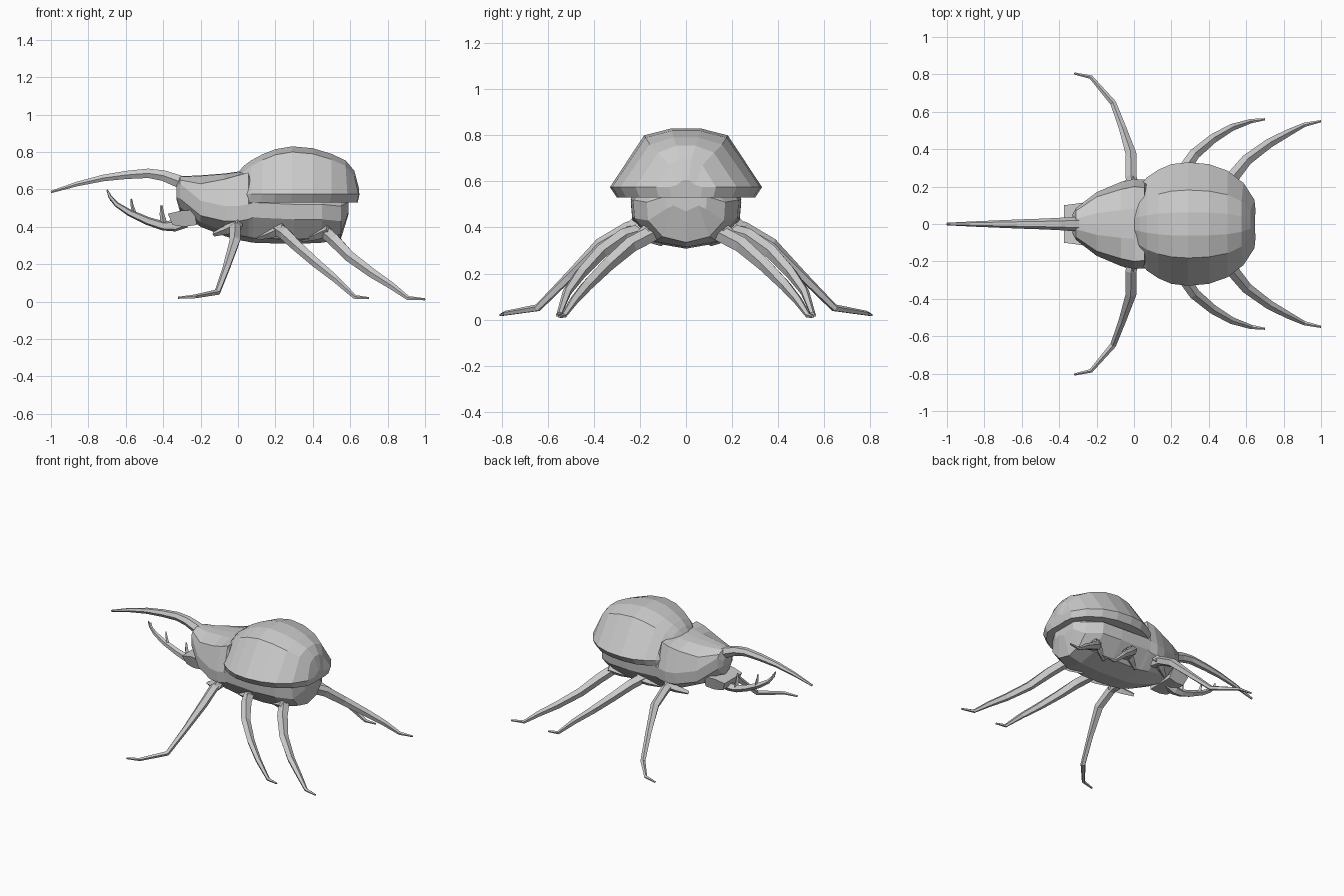
import bpy, bmesh, math
from mathutils import Vector


def skin(name, rings):
    """Bridge equal-length closed rings and cap both ends."""
    bm = bmesh.new()
    loops = [[bm.verts.new(p) for p in r] for r in rings]
    n = len(loops[0])
    for a, b in zip(loops, loops[1:]):
        for i in range(n):
            j = (i + 1) % n
            bm.faces.new((a[i], a[j], b[j], b[i]))
    bm.faces.new(loops[0])
    bm.faces.new(loops[-1])
    bmesh.ops.recalc_face_normals(bm, faces=bm.faces)
    mesh = bpy.data.meshes.new(name)
    bm.to_mesh(mesh)
    bm.free()
    ob = bpy.data.objects.new(name, mesh)
    bpy.context.collection.objects.link(ob)
    return ob


def mirrored(half):
    """Close a half section (top centre to bottom centre) across y = 0."""
    return half + [(x, -y, z) for x, y, z in half[-2:0:-1]]


def tube(name, path, radii, up=(0, 0, 1), sides=5):
    pts = [Vector(p) for p in path]
    rings = []
    for i, p in enumerate(pts):
        t = (pts[min(i + 1, len(pts) - 1)] - pts[max(i - 1, 0)]).normalized()
        s = t.cross(Vector(up)).normalized()
        u = s.cross(t)
        angles = [2 * math.pi * k / sides + math.pi / 2 for k in range(sides)]
        rings.append([p + radii[i] * (s * math.cos(a) + u * math.sin(a)) for a in angles])
    return skin(name, rings)


# Thorax and underbody: x, top, shoulder y, shoulder z, half width, mid z, bottom
body = [
    (-.33, .62, .04, .605, .05, .58, .55),
    (-.31, .67, .07, .65, .085, .57, .48),
    (-.20, .675, .145, .63, .17, .48, .40),
    (-.07, .685, .185, .655, .225, .45, .35),
    (.0, .695, .20, .675, .24, .45, .33),
    (.055, .69, .195, .69, .237, .46, .32),
    (.08, .60, .18, .57, .238, .47, .315),
    (.30, .56, .20, .55, .24, .46, .308),
    (.45, .56, .19, .55, .23, .46, .315),
    (.55, .55, .13, .55, .17, .45, .335),
    (.592, .55, .07, .545, .09, .50, .47),
]
skin("thorax_and_underbody", [mirrored([
    (x, 0, top), (x, sy * .4, top - .003), (x, sy, sz), (x, w, min(mid + .06, sz - .01)),
    (x, w * .97, mid - .02), (x, w * .6, bot + .025), (x, 0, bot)])
    for x, top, sy, sz, w, mid, bot in body])

# Wing case: x, half width, top, rim x offset
shell = [
    (0, .16, .69, 0), (.03, .205, .725, 0), (.07, .25, .755, 0), (.13, .29, .787, 0),
    (.20, .32, .815, 0), (.29, .33, .83, 0), (.40, .32, .82, 0),
    (.50, .285, .79, 0), (.575, .22, .755, .01), (.622, .13, .70, .022),
    (.647, .07, .605, .003),
]
skin("wing_case", [mirrored([
    (x, 0, top), (x, w * .19, top), (x, w * .55, max(top - .03, .585)),
    (x + dx, w, .575), (x + dx - .01, w * .91, .53), (x - .01, 0, .53)])
    for x, w, top, dx in shell])

# Head block
skin("head", [mirrored([(xt, 0, top), (xt, w, top), (xb, w * .8, bot), (xb, 0, bot)])
              for xt, xb, w, top, bot in [(-.375, -.35, .10, .47, .41), (-.30, -.29, .11, .487, .40),
                                          (-.235, -.22, .12, .49, .41)]])

# Upper horn sweeping forward from the thorax
tube("upper_horn",
     [(-.27, 0, .625), (-.33, 0, .648), (-.40, 0, .674), (-.48, 0, .686), (-.60, 0, .677),
      (-.72, 0, .661), (-.86, 0, .629), (-1, 0, .586)],
     [.04, .038, .033, .029, .025, .02, .014, .007], up=(0, 1, 0), sides=6)

# Lower horn on the head, with upright teeth
tube("lower_horn",
     [(-.28, 0, .43), (-.34, 0, .405), (-.40, 0, .405), (-.48, 0, .43), (-.58, -.005, .475),
      (-.65, -.008, .52), (-.685, -.012, .562), (-.70, -.015, .598)],
     [.037, .032, .026, .023, .019, .014, .01, .004], up=(0, 1, 0))
for i, (x, z, h, r) in enumerate([(-.395, .405, .11, .02), (-.555, .47, .08, .013), (-.675, .54, .045, .008)]):
    tube(f"horn_tooth_{i + 1}", [(x, 0, z), (x - .012, 0, z + h * .6), (x - .015, 0, z + h)],
         [r, r * .6, r * .3], up=(0, 1, 0), sides=4)

# Legs: hip end, then path and radii for one side, built on both
legs = {
    "front": ((.0, .235, .415),
              [(-.01, .18, .405), (-.015, .25, .395), (-.015, .37, .325), (-.06, .51, .185), (-.11, .645, .05),
               (-.23, .785, .027), (-.32, .805, .02)],
              [.033, .031, .03, .021, .017, .011, .006]),
    "middle": ((.235, .215, .395),
               [(.21, .16, .39), (.255, .27, .36), (.32, .37, .295), (.42, .455, .205), (.52, .515, .122),
                (.625, .55, .024), (.70, .56, .018)],
               [.036, .036, .031, .026, .02, .012, .006]),
    "hind": ((.475, .185, .385),
             [(.46, .13, .38), (.52, .24, .325), (.60, .34, .24), (.72, .43, .15), (.82, .485, .085),
              (.91, .53, .018), (1, .55, .012)],
             [.036, .036, .031, .026, .02, .012, .006]),
}
for leg, ((hx, hy, hz), path, radii) in legs.items():
    for side, s in (("left", -1), ("right", 1)):
        tube(f"{leg}_leg_{side}", [(x, y * s, z) for x, y, z in path], radii)
        # Wedge-shaped hip under the body
        tube(f"{leg}_hip_{side}", [(hx - .13, (hy - .08) * s, hz - .055), (hx - .06, (hy - .04) * s, hz - .03),
                                   (hx + .01, hy * s, hz)],
             [.012, .026, .03], sides=4)
